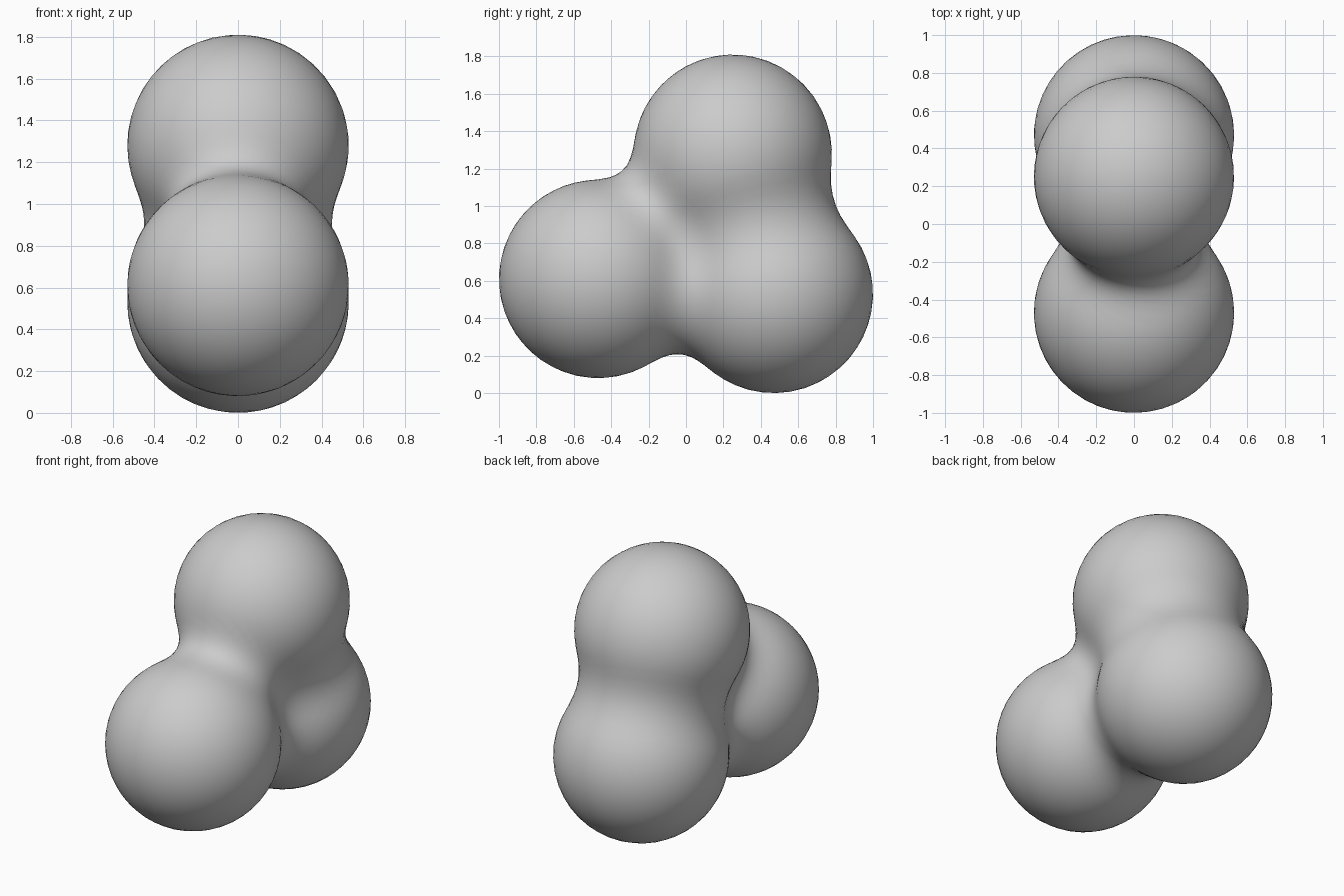
import bpy, bmesh
from mathutils import Vector

if "Cube" in bpy.data.objects:
    bpy.data.objects.remove(bpy.data.objects["Cube"])

# Three equal blobs that melt into each other
CENTRES = [Vector((0, -0.47, 0.61)), Vector((0, 0.47, 0.53)), Vector((0, 0.25, 1.28))]
RADIUS = 0.53      # visible radius of one blob
REACH = 0.80       # distance at which its influence fades out
CORE = Vector((0, 0.0, 0.78))


def falloff(d2):
    return max(0.0, 1 - d2 / REACH ** 2) ** 3


LEVEL = falloff(RADIUS ** 2)


def inside(p):
    return sum(falloff((p - c).length_squared) for c in CENTRES) >= LEVEL


def surface_distance(direction):
    # march in from outside, then refine by bisection
    far = 1.6
    while far > 0.02 and not inside(CORE + direction * far):
        far -= 0.02
    lo, hi = far, far + 0.02
    for _ in range(12):
        mid = (lo + hi) / 2
        if inside(CORE + direction * mid):
            lo = mid
        else:
            hi = mid
    return lo


# Fused body: a sphere pushed out to the blended surface
bm = bmesh.new()
bmesh.ops.create_icosphere(bm, subdivisions=5, radius=1)
for v in bm.verts:
    d = v.co.normalized()
    v.co = CORE + d * surface_distance(d)
for f in bm.faces:
    f.smooth = True
mesh = bpy.data.meshes.new("fused_blobs")
bm.to_mesh(mesh)
bm.free()
body = bpy.data.objects.new("fused_blobs", mesh)
bpy.context.collection.objects.link(body)
